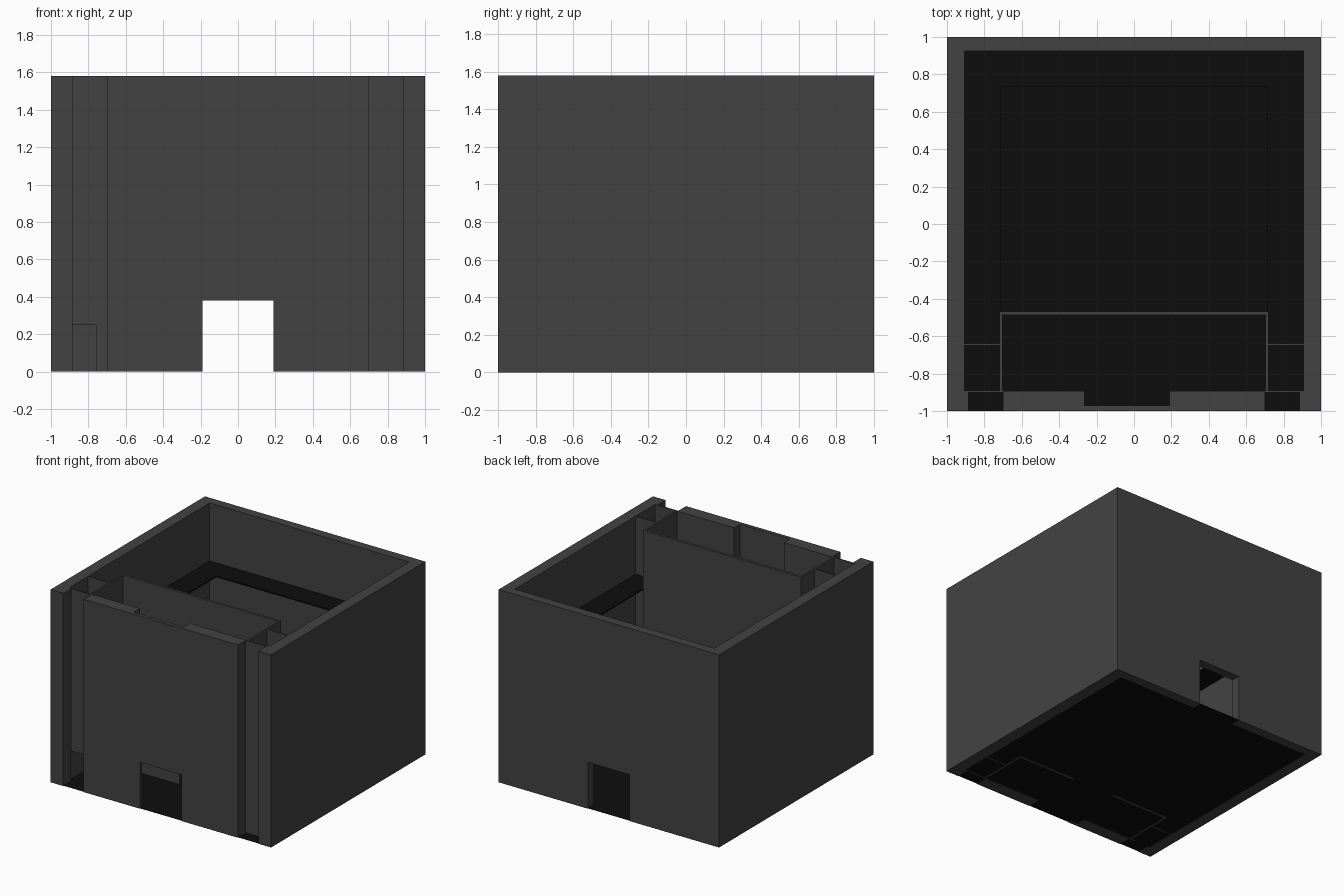
import bpy, bmesh

if "Cube" in bpy.data.objects:
    bpy.data.objects.remove(bpy.data.objects["Cube"])

H = 1.58          # wall height
DOOR = 0.19       # half width of the doors
DOOR_H = 0.38


def material(name, value):
    m = bpy.data.materials.new(name)
    m.diffuse_color = (value, value, value, 1)
    m.use_nodes = True
    m.node_tree.nodes["Principled BSDF"].inputs["Base Color"].default_value = m.diffuse_color
    return m


GREY = material("dark_grey", 0.055)
BLACK = material("black", 0.004)


def prism(name, pts, vec, mat=GREY):
    """Extrude a closed outline of 3D points along vec."""
    bm = bmesh.new()
    face = bm.faces.new([bm.verts.new(p) for p in pts])
    if any(vec):
        out = bmesh.ops.extrude_face_region(bm, geom=[face], use_keep_orig=True)
        verts = [g for g in out["geom"] if isinstance(g, bmesh.types.BMVert)]
        bmesh.ops.translate(bm, verts=verts, vec=vec)
        bmesh.ops.recalc_face_normals(bm, faces=bm.faces)
    me = bpy.data.meshes.new(name)
    bm.to_mesh(me)
    bm.free()
    me.materials.append(mat)
    ob = bpy.data.objects.new(name, me)
    bpy.context.collection.objects.link(ob)
    return ob


def plan(name, pts, z0, z1, mat=GREY):
    return prism(name, [(x, y, z0) for x, y in pts], (0, 0, z1 - z0), mat)


def rect(x0, x1, y0, y1):
    return [(x0, y0), (x1, y0), (x1, y1), (x0, y1)]


def door_wall(name, x0, x1, y0, y1, d0=-DOOR, d1=DOOR, dh=DOOR_H):
    """Wall facing front with a doorway cut from its lower edge."""
    prof = [(x0, 0), (d0, 0), (d0, dh), (d1, dh), (d1, 0), (x1, 0), (x1, H), (x0, H)]
    if d0 <= x0:
        prof = [(x0, dh)] + prof[3:]
    return prism(name, [(x, y0, z) for x, z in prof], (0, y1 - y0, 0))


# Outer shell: back wall with door, side walls with thicker front corners
door_wall("back_wall", -0.905, 0.905, 0.925, 1)
for side, s in (("left", -1), ("right", 1)):
    plan(side + "_wall", [(s * 1, -1), (s * 1, 1), (s * 0.905, 1),
                          (s * 0.905, -0.9), (s * 0.885, -0.9), (s * 0.885, -1)], 0, H)

# Front panel: thin skin with door, thickened on both sides of the niche
door_wall("front_panel", -0.7, 0.7, -1, -0.97)
plan("front_thick_left", rect(-0.7, -0.265, -0.97, -0.892), 0, H)
plan("front_thick_right", rect(DOOR, 0.7, -0.97, -0.892), 0, H)

# Recess back walls, the left one with a low opening
door_wall("left_recess_wall", -0.905, -0.7, -0.9, -0.89, -0.905, -0.76, 0.25)
plan("right_recess_wall", rect(0.7, 0.905, -0.9, -0.89), 0, H)

# Entrance hall partitions and side room dividers
door_wall("hall_partition", -0.718, 0.718, -0.487, -0.467)
for side, s in (("left", -1), ("right", 1)):
    a, b = sorted((s * 0.704, s * 0.718))
    plan(side + "_hall_partition", rect(a, b, -0.892, -0.487), 0, H)
    a, b = sorted((s * 0.718, s * 0.905))
    plan(side + "_divider", rect(a, b, -0.65, -0.64), 0, H)

# Black ground floor with door thresholds and recess floors
plan("floor", rect(-0.905, 0.905, -0.895, 0.925), 0.003, 0.003, BLACK)
plan("back_threshold", rect(-DOOR, DOOR, 0.925, 1), 0.003, 0.003, BLACK)
plan("front_threshold", rect(-DOOR, DOOR, -1, -0.97), 0.003, 0.003, BLACK)
plan("niche_floor", rect(-0.265, DOOR, -0.97, -0.895), 0.003, 0.003, BLACK)
for side, s in (("left", -1), ("right", 1)):
    a, b = sorted((s * 0.7, s * 0.885))
    plan(side + "_recess_floor", rect(a, b, -1, -0.895), 0.003, 0.003, BLACK)

# Black gallery running round the main room
plan("gallery", [(-0.905, -0.64), (-0.905, 0.925), (0.905, 0.925), (0.905, -0.64),
                 (0.712, -0.64), (0.712, 0.735), (-0.712, 0.735), (-0.712, -0.64)],
     1.095, 1.105, BLACK)
